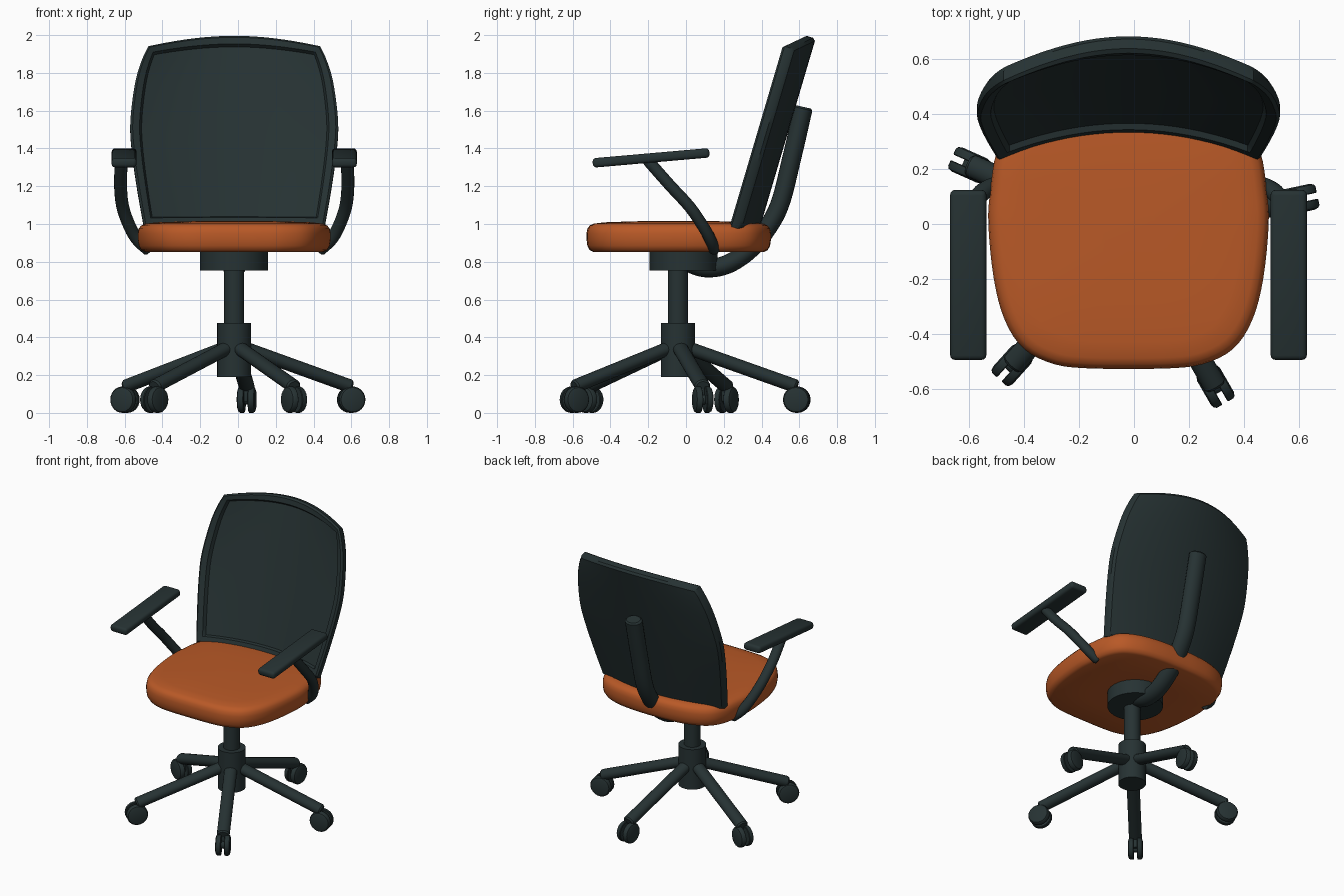
import bpy, bmesh, math
from mathutils import Vector, Matrix

if "Cube" in bpy.data.objects:
    bpy.data.objects.remove(bpy.data.objects["Cube"])

CX = -0.02            # chair's plane of symmetry
BASE = Vector((CX, -0.043, 0))


def material(name, rgb):
    m = bpy.data.materials.new(name)
    m.diffuse_color = (*rgb, 1)
    m.use_nodes = True
    m.node_tree.nodes["Principled BSDF"].inputs["Base Color"].default_value = m.diffuse_color
    return m


DARK = material("charcoal", (0.0194, 0.0320, 0.0331))
ORANGE = material("burnt orange", (0.485, 0.100, 0.020))


def finish(name, bm, mat, angle=35):
    bmesh.ops.recalc_face_normals(bm, faces=bm.faces)
    me = bpy.data.meshes.new(name)
    bm.to_mesh(me)
    bm.free()
    me.materials.append(mat)
    ob = bpy.data.objects.new(name, me)
    bpy.context.collection.objects.link(ob)
    bpy.ops.object.select_all(action='DESELECT')
    ob.select_set(True)
    bpy.context.view_layer.objects.active = ob
    bpy.ops.object.shade_smooth_by_angle(angle=math.radians(angle))
    return ob


def loft(bm, rings):
    """Skin closed rings of equal length and cap both ends."""
    vs = [[bm.verts.new(p) for p in r] for r in rings]
    n = len(vs[0])
    for a, b in zip(vs, vs[1:]):
        for i in range(n):
            bm.faces.new((a[i], a[(i + 1) % n], b[(i + 1) % n], b[i]))
    bm.faces.new(vs[0])
    bm.faces.new(vs[-1])


def spline(pts, steps=5):
    """Catmull-Rom curve through the points."""
    p = [Vector(q) for q in pts]
    p = [2 * p[0] - p[1]] + p + [2 * p[-1] - p[-2]]
    out = []
    for a, b, c, d in zip(p, p[1:], p[2:], p[3:]):
        for k in range(steps):
            t = k / steps
            out.append(0.5 * (2 * b + (c - a) * t + (2 * a - 5 * b + 4 * c - d) * t * t
                              + (3 * b - a - 3 * c + d) * t ** 3))
    return out + [p[-2]]


def tube(name, pts, rx, ry, side, sides=20):
    """Elliptical tube: rx is measured along the side vector; ends are slightly rounded."""
    bm = bmesh.new()
    rings = []
    n = len(pts)

    def ring(c, t, s):
        a = (side - t * side.dot(t)).normalized()
        b = t.cross(a)
        return [c + a * (math.cos(w) * rx * s) + b * (math.sin(w) * ry * s)
                for w in (math.tau * k / sides for k in range(sides))]
    for i, c in enumerate(pts):
        t = (pts[min(i + 1, n - 1)] - pts[max(i - 1, 0)]).normalized()
        if i == 0:
            rings.append(ring(c - t * 0.01, t, 0.8))
        rings.append(ring(c, t, 1))
        if i == n - 1:
            rings.append(ring(c + t * 0.01, t, 0.8))
    loft(bm, rings)
    return finish(name, bm, DARK)


def cylinder(name, x, y, z0, z1, r, sides=32):
    bm = bmesh.new()
    loft(bm, [[Vector((x + r * math.cos(a), y + r * math.sin(a), z))
               for a in (math.tau * k / sides for k in range(sides))] for z in (z0, z1)])
    return finish(name, bm, DARK)


# Seat cushion: rounded plan outline, stacked in shrinking rings
half = spline([(0, -.527, 0), (.15, -.525, 0), (.27, -.51, 0), (.38, -.455, 0), (.45, -.35, 0),
               (.49, -.2, 0), (.51, 0, 0), (.503, .12, 0), (.48, .26, 0), (.42, .36, 0),
               (.3, .42, 0), (.15, .445, 0), (0, .45, 0)], 4)
outline = half + [Vector((-p.x, p.y, 0)) for p in half[-2:0:-1]]
bm = bmesh.new()
profile = [(.50, .853), (.93, .853), (.965, .862), (.99, .885), (1, .92), (1, .95), (.99, .975),
           (.965, .992), (.92, 1.002), (.80, 1.009), (.5, 1.014), (.2, 1.017)]
loft(bm, [[Vector((CX + p.x * s, -.04 + (p.y + .04) * s, z)) for p in outline] for s, z in profile])
finish("seat", bm, ORANGE)

# Backrest: curved shell with a raised rim round a recessed front panel
widths = [(.99, .478), (1.2, .515), (1.4, .543), (1.55, .55), (1.75, .525), (1.87, .49), (1.945, .455), (2.0, .43)]
wcurve = spline([(z, w, 0) for z, w in widths], 8)


def half_width(z):
    for a, b in zip(wcurve, wcurve[1:]):
        if z <= b.x:
            return a.y + (b.y - a.y) * max(0, z - a.x) / (b.x - a.x)
    return wcurve[-1].y


edge = [0, .012, .085, .105]
N = 20
params = edge + [.105 + .79 * k / N for k in range(1, N)] + [1 - e for e in reversed(edge)]
params = [0, .012, .045, .055] + [.055 + .89 * k / N for k in range(1, N)] + [.945, .955, .988, 1]
M = len(params)
normal = Vector((0, .957, -.29))


def back_point(i, j, depth):
    u = params[i] * 2 - 1
    z = .99 + (2.0 - .055 * u * u - .99) * params[j]
    return Vector((CX + u * half_width(z), .33 + .295 * (z - 1) - .1 * u * u, z)) + normal * depth


bm = bmesh.new()
grids = []
for front in (True, False):
    g = []
    for i in range(M):
        row = []
        for j in range(M):
            m = min(i, j, M - 1 - i, M - 1 - j)
            d = [.014, 0, .003][m] if m < 3 else .024
            if not front:
                d = .05 if m == 0 else .064
            row.append(bm.verts.new(back_point(i, j, d)))
        g.append(row)
    for i in range(M - 1):
        for j in range(M - 1):
            bm.faces.new((g[i][j], g[i + 1][j], g[i + 1][j + 1], g[i][j + 1]))
    grids.append(g)
rim = ([(i, 0) for i in range(M - 1)] + [(M - 1, j) for j in range(M - 1)]
       + [(i, M - 1) for i in range(M - 1, 0, -1)] + [(0, j) for j in range(M - 1, 0, -1)])
f, b = grids
for (i, j), (k, l) in zip(rim, rim[1:] + rim[:1]):
    bm.faces.new((f[i][j], f[k][l], b[k][l], b[i][j]))
finish("backrest", bm, DARK)

# Spine sweeping from under the seat up the back
spine = spline([(CX, 0, .80), (CX, .1, .768), (CX, .21, .783), (CX, .32, .85), (CX, .41, .95),
                (CX, .495, 1.10), (CX, .56, 1.35), (CX, .62, 1.61)], 6)
tube("back_spine", spine, .06, .05, Vector((1, 0, 0)))

# Tilt mechanism, gas column and hub
cylinder("tilt_mechanism", CX, -.012, .755, .865, .18)
cylinder("column", BASE.x, BASE.y, .40, .87, .053)
cylinder("hub", BASE.x, BASE.y, .19, .475, .09)

# Armrests: sloping pads on curved supports, one per side
for s, label in ((-1, "left"), (1, "right")):
    bm = bmesh.new()
    bmesh.ops.create_cube(bm, size=1, matrix=Matrix.Diagonal((.132, .62, .05, 1)))
    bmesh.ops.bevel(bm, geom=bm.edges[:], offset=.018, segments=3, profile=.5, affect='EDGES')
    bmesh.ops.transform(bm, verts=bm.verts, matrix=Matrix.Translation((CX + s * .583, -.185, 1.35))
                        @ Matrix.Rotation(math.radians(5), 4, 'X'))
    finish(label + "_arm_pad", bm, DARK)
    path = spline([(CX + s * x, y, z) for x, y, z in
                   ((.597, -.20, 1.335), (.602, -.09, 1.21), (.59, .02, 1.09),
                    (.55, .095, .98), (.51, .13, .915), (.455, .15, .865))], 5)
    tube(label + "_arm_support", path, .034, .031, Vector((1, 0, 0)), 16)

# Five star legs with twin-wheel casters
for k in range(5):
    a = math.radians(12 + 72 * k)
    out = Vector((math.cos(a), math.sin(a), 0))
    tang = Vector((-out.y, out.x, 0))
    up = Vector((0, 0, 1))
    tube(f"leg_{k + 1}", [BASE + out * .03 + up * .352, BASE + out * .625 + up * .142],
         .042, .036, tang)
    for w, label in ((-1, "a"), (1, "b")):
        bm = bmesh.new()
        c = BASE + out * .633 + up * .07
        rings = [[c + tang * (w * d) + (out * math.cos(t) + up * math.sin(t)) * r
                  for t in (math.tau * n / 24 for n in range(24))]
                 for d, r in ((.011, .066), (.014, .07), (.034, .07), (.043, .064), (.048, .05))]
        loft(bm, rings)
        finish(f"caster_{k + 1}{label}", bm, DARK)
    # axle joining the wheel pair
    tube(f"caster_axle_{k + 1}", [BASE + out * .633 + up * .07 + tang * d for d in (-.02, .02)],
         .025, .025, up, 12)
    tube(f"caster_stem_{k + 1}", [BASE + out * .61 + up * z for z in (.07, .14)], .02, .02, tang, 12)
